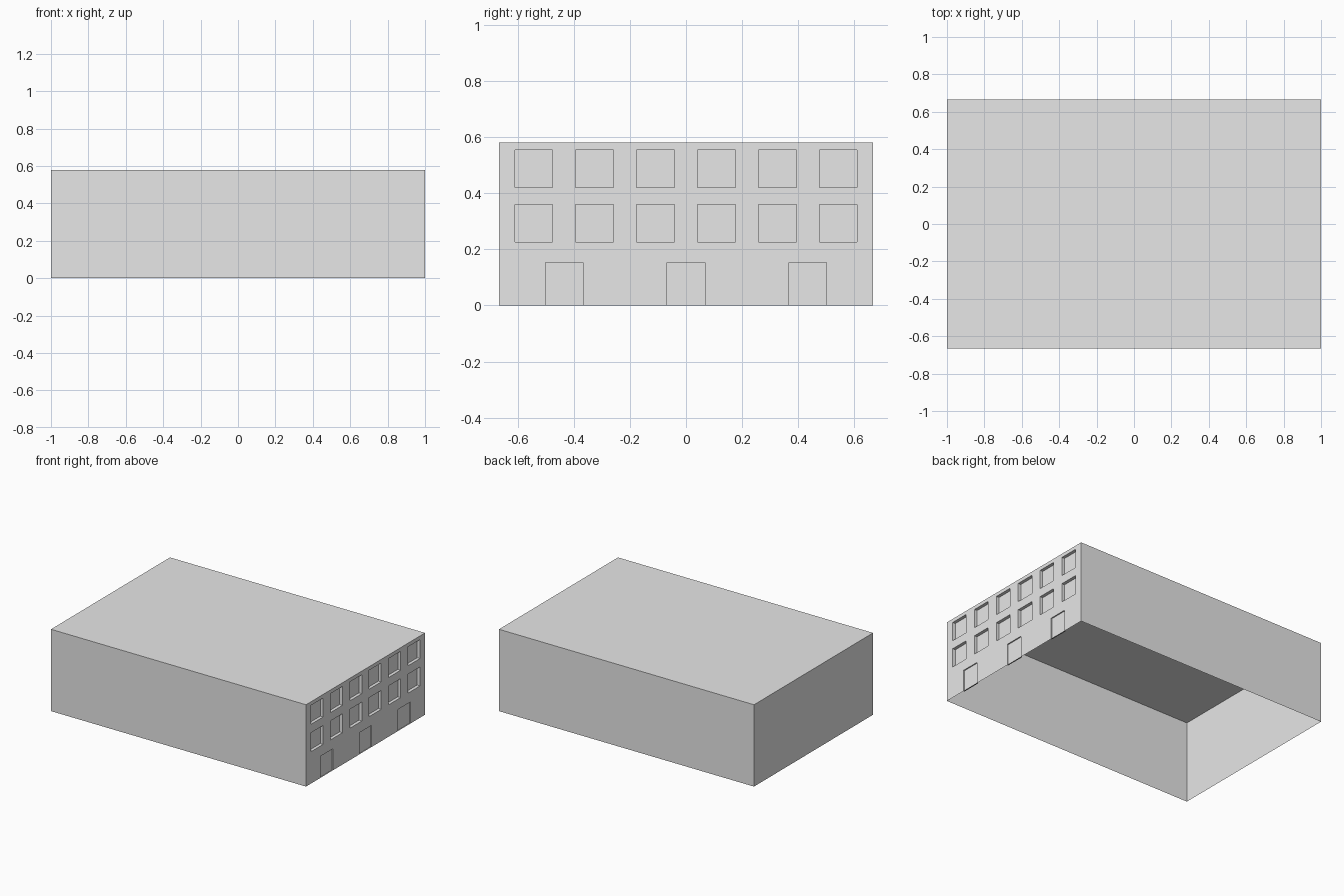
import bpy
import bmesh
from mathutils import Vector

cube = bpy.data.objects.get("Cube")
if cube:
    bpy.data.objects.remove(cube, do_unlink=True)

LENGTH, WIDTH, HEIGHT = 2.0, 1.333, 0.58
OPENING = 0.135          # width of every window and door
WINDOW_DEPTH, DOOR_DEPTH = 0.022, 0.008

window_rows = [(0.226, 0.36), (0.42, 0.554)]
door_row = (0.0, 0.153)
window_centres = [(i - 2.5) * 0.217 for i in range(6)]
door_centres = [-0.434, 0.0, 0.434]

# Plain grey paint
grey = bpy.data.materials.new("plain grey")
grey.use_nodes = True
grey.diffuse_color = (0.8, 0.8, 0.8, 1)
grey.node_tree.nodes["Principled BSDF"].inputs["Base Color"].default_value = (0.8, 0.8, 0.8, 1)

# Thin shell of the building, open underneath
bm = bmesh.new()
bmesh.ops.create_cube(bm, size=1)
for v in bm.verts:
    v.co = Vector((v.co.x * LENGTH, v.co.y * WIDTH, (v.co.z + 0.5) * HEIGHT))
bm.normal_update()
bottom = [f for f in bm.faces if f.normal.z < -0.9]
bmesh.ops.delete(bm, geom=bottom, context='FACES')


def facade_faces():
    return [f for f in bm.faces if f.normal.x > 0.9 and f.calc_center_median().x > LENGTH / 2 - 0.001]


def cut(point, normal):
    faces = facade_faces()
    edges = {e for f in faces for e in f.edges}
    verts = {v for f in faces for v in f.verts}
    bmesh.ops.bisect_plane(bm, geom=faces + list(edges) + list(verts),
                           plane_co=point, plane_no=normal, dist=1e-5)
    bm.normal_update()


# Cut the facade along the edges of the openings
for y in window_centres + door_centres:
    for side in (-0.5, 0.5):
        cut((0, y + side * OPENING, 0), (0, 1, 0))
for z in [z for row in window_rows for z in row] + [door_row[1]]:
    cut((0, 0, z), (0, 0, 1))


def recess(centres, rows, depth):
    chosen = []
    for f in facade_faces():
        c = f.calc_center_median()
        if any(abs(c.y - y) < OPENING / 2 for y in centres) and \
                any(low < c.z < high for low, high in rows):
            chosen.append(f)
    # Push whole openings in together, so that no walls stand inside them
    result = bmesh.ops.extrude_face_region(bm, geom=chosen)
    verts = [g for g in result["geom"] if isinstance(g, bmesh.types.BMVert)]
    bmesh.ops.translate(bm, verts=verts, vec=(-depth, 0, 0))
    left_over = [f for f in chosen if f.is_valid]
    if left_over:
        bmesh.ops.delete(bm, geom=left_over, context='FACES')
    bm.normal_update()


# Recessed windows and shallow doors
recess(window_centres, window_rows, WINDOW_DEPTH)
recess(door_centres, [door_row], DOOR_DEPTH)

mesh = bpy.data.meshes.new("building")
bm.to_mesh(mesh)
bm.free()
mesh.materials.append(grey)
building = bpy.data.objects.new("building", mesh)
bpy.context.collection.objects.link(building)
